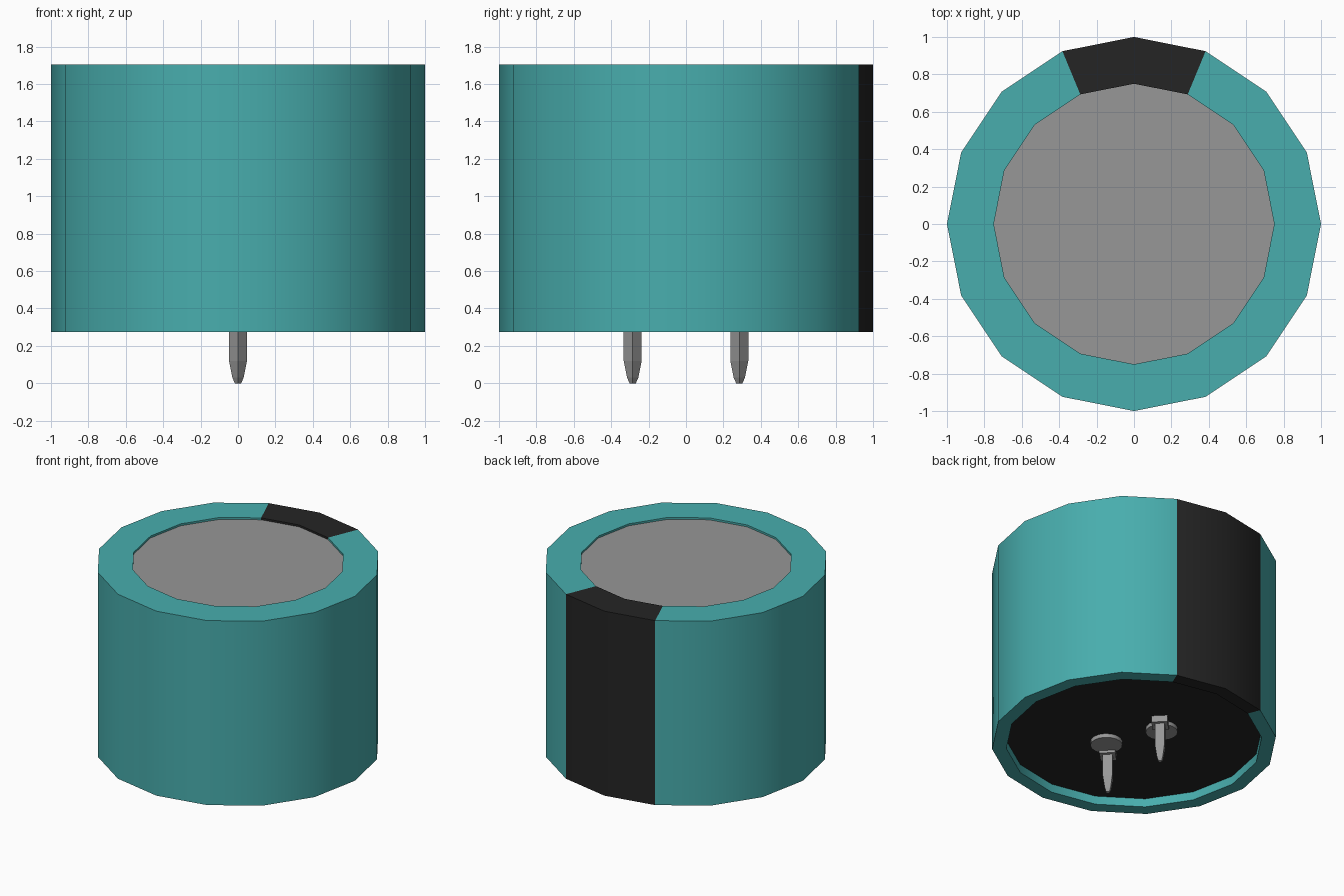
import bpy, bmesh, math

cube = bpy.data.objects.get("Cube")
if cube:
    bpy.data.objects.remove(cube, do_unlink=True)


def material(name, rgb):
    m = bpy.data.materials.new(name)
    m.use_nodes = True
    m.diffuse_color = (*rgb, 1)
    m.node_tree.nodes["Principled BSDF"].inputs["Base Color"].default_value = (*rgb, 1)
    return m


TEAL = material("teal sleeve", (0.065, 0.42, 0.42))
BLACK = material("black", (0.018, 0.018, 0.018))
GREY = material("grey metal", (0.31, 0.31, 0.31))
SIDES = 16


def lathe(name, profile, mats, sides=SIDES, turn=0.0, at=(0, 0), closed=False, pick=None, smooth=True):
    """Revolve (radius, z) points; zero-radius ends become caps."""
    bm = bmesh.new()
    rings = []
    for r, z in profile:
        ring = []
        for i in range(sides):
            a = turn + 2 * math.pi * i / sides
            ring.append(bm.verts.new((r * math.cos(a), r * math.sin(a), z)))
        rings.append(ring)
    pairs = list(zip(rings, rings[1:]))
    if closed:
        pairs.append((rings[-1], rings[0]))
    for low, high in pairs:
        for i in range(sides):
            j = (i + 1) % sides
            bm.faces.new((low[i], low[j], high[j], high[i]))
    if not closed:
        bm.faces.new(list(reversed(rings[0])))
        bm.faces.new(rings[-1])
    bmesh.ops.recalc_face_normals(bm, faces=bm.faces)
    if pick:
        for f in bm.faces:
            f.material_index = pick(f.calc_center_median())
    me = bpy.data.meshes.new(name)
    bm.to_mesh(me)
    bm.free()
    ob = bpy.data.objects.new(name, me)
    bpy.context.collection.objects.link(ob)
    ob.location = (at[0], at[1], 0)
    for m in mats:
        me.materials.append(m)
    if smooth:
        bpy.ops.object.select_all(action="DESELECT")
        ob.select_set(True)
        bpy.context.view_layer.objects.active = ob
        bpy.ops.object.shade_smooth_by_angle(angle=math.radians(30))
    return ob


def stripe(c):
    # the two back sectors are black
    return 1 if abs(math.atan2(c.x, c.y)) < math.radians(22.5) else 0


# Sleeve: outer wall, rolled-over rims and inner wall
lathe("sleeve", [(0.9, 0.34), (0.9, 0.275), (1.0, 0.275), (1.0, 1.705), (0.75, 1.705), (0.75, 1.69)],
      [TEAL, BLACK], closed=True, pick=stripe)

# Metal top and black base, recessed inside the rims
lathe("top_plate", [(0.75, 1.66), (0.75, 1.69)], [GREY])
lathe("base_plate", [(0.9, 0.34), (0.9, 0.37)], [BLACK])

# Two snap-in pins, each with a wider root and a rivet beside it
for side, s in (("back", 1), ("front", -1)):
    lathe(side + "_pin", [(0.048, 0.36), (0.048, 0.12), (0.03, 0.03), (0.017, 0.0)],
          [GREY], sides=4, at=(0, 0.285 * s), smooth=False)
    lathe(side + "_pin_root", [(0.08, 0.29), (0.08, 0.36)],
          [GREY], sides=4, at=(0, 0.285 * s), smooth=False)
    lathe(side + "_rivet", [(0.113, 0.31), (0.113, 0.345)],
          [GREY], at=(-0.09 * s, 0.195 * s))
